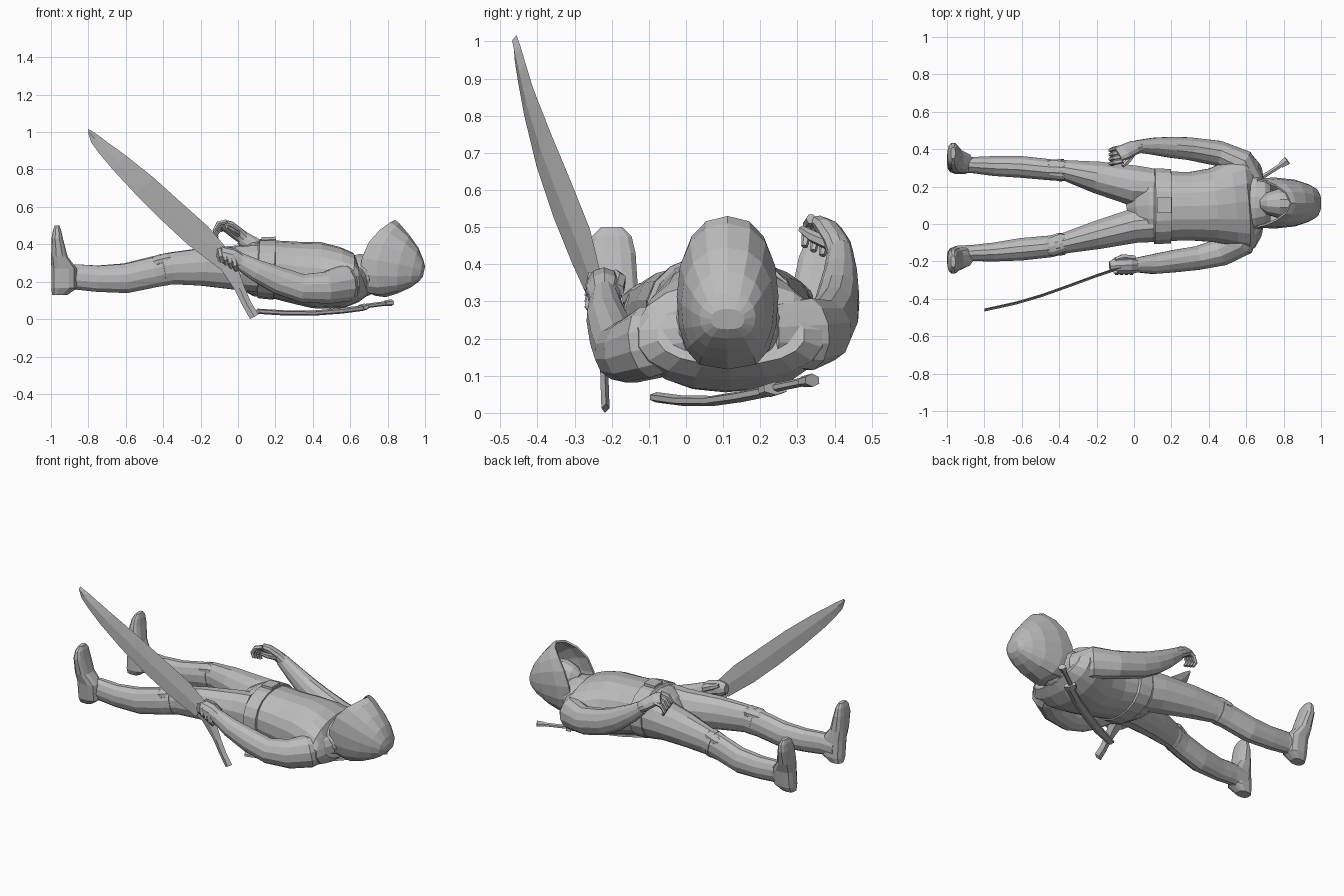
import bpy, bmesh, math
from mathutils import Vector

grey = bpy.data.materials.new("plain grey")
grey.diffuse_color = (0.5, 0.5, 0.5, 1)


def make(name, rings, caps=True):
    """Skin a list of equal-length point rings into one flat-shaded object."""
    bm = bmesh.new()
    rows = [[bm.verts.new(p) for p in r] for r in rings]
    n = len(rows[0])
    for a, b in zip(rows, rows[1:]):
        for i in range(n):
            j = (i + 1) % n
            bm.faces.new((a[i], a[j], b[j], b[i]))
    if caps:
        bm.faces.new(rows[0])
    bm.faces.new(rows[-1])
    bmesh.ops.recalc_face_normals(bm, faces=bm.faces)
    me = bpy.data.meshes.new(name)
    bm.to_mesh(me)
    bm.free()
    me.materials.append(grey)
    ob = bpy.data.objects.new(name, me)
    bpy.context.collection.objects.link(ob)
    return ob


def loft(name, path, n=12, up=(0, 0, 1), e=1.0, level=None):
    """Tube through (x, y, z, half width, half height) stations; level fixes the ring direction."""
    up, rings = Vector(up), []
    pts = [Vector(s[:3]) for s in path]
    for k, s in enumerate(path):
        t = (pts[min(k + 1, len(pts) - 1)] - pts[max(k - 1, 0)]).normalized()
        if level:
            t = Vector(level)
        side = t.cross(up).normalized()
        h = side.cross(t)
        ring = []
        for i in range(n):
            a = 2 * math.pi * (i + 0.5) / n
            c, d = math.cos(a), math.sin(a)
            c, d = math.copysign(abs(c) ** e, c), math.copysign(abs(d) ** e, d)
            ring.append(pts[k] + side * c * s[3] + h * d * s[4])
        rings.append(ring)
    return make(name, rings)


# Torso, lying on its back with the head toward +x
loft("torso", [(-.035, .085, .26, .04, .05), (.02, .095, .265, .13, .11), (.08, .10, .268, .19, .145),
               (.2, .095, .265, .188, .155), (.3, .095, .25, .185, .165), (.42, .1, .235, .2, .178),
               (.52, .11, .22, .235, .167), (.59, .118, .207, .257, .15), (.64, .12, .2, .25, .11),
               (.67, .12, .21, .20, .085)], 18, e=.9)
# Belt and buckle
loft("belt", [(.105, .095, .27, .19, .14), (.11, .095, .27, .205, .158),
              (.195, .095, .266, .202, .163), (.20, .095, .266, .185, .145)], 18, e=.9)
loft("buckle", [(.125, .1, .425, .05, .015), (.2, .1, .428, .05, .015)], 4, e=.5)
# Collar and neck
loft("collar", [(.62, .115, .23, .16, .11), (.655, .115, .235, .15, .115),
                (.70, .115, .235, .13, .112), (.73, .115, .235, .10, .09)], 16)
loft("neck", [(.62, .11, .24, .075, .08), (.78, .11, .29, .07, .08)], 10)
# Head inside the hood
loft("head", [(.68, .11, .32, .03, .04), (.71, .11, .325, .06, .07), (.77, .11, .32, .08, .10),
              (.85, .11, .31, .08, .10), (.93, .11, .29, .05, .06)], 12)

# Hood: bowed rings given by front point, back point, half width and bow
rings = []
for fx, fz, bx, bz, w, bow in [(.84, .53, .735, .125, .13, .125), (.865, .51, .79, .117, .137, .08),
                               (.92, .445, .86, .14, .125, .03), (.965, .38, .925, .17, .1, .01),
                               (.99, .32, .965, .20, .075, 0), (1.0, .28, .988, .225, .045, 0)]:
    ring = []
    for i in range(16):
        a = 2 * math.pi * i / 16
        c, s = math.cos(a), math.sin(a)
        k = .6 if c < 0 else .85
        c = math.copysign(abs(c) ** .9, c)
        s = math.copysign(abs(s) ** k, s)
        ring.append(((fx + bx) / 2 + (fx - bx) / 2 * c - bow * s * s, .112 + w * s,
                     (fz + bz) / 2 + (fz - bz) / 2 * c))
    rings.append(ring)
hood = make("hood", rings, caps=False)
mod = hood.modifiers.new("thickness", 'SOLIDIFY')
mod.thickness = .012
mod.offset = -1

# Legs
loft("right_leg", [(.1, .0, .27, .1, .13), (0, -.01, .272, .095, .12), (-.2, -.06, .278, .078, .102),
                   (-.36, -.1, .27, .058, .087), (-.45, -.12, .25, .06, .083), (-.6, -.135, .217, .062, .081),
                   (-.75, -.15, .215, .052, .072), (-.86, -.155, .225, .045, .07), (-.95, -.165, .22, .05, .07)])
loft("left_leg", [(.1, .2, .27, .1, .13), (0, .205, .278, .112, .12), (-.2, .25, .28, .088, .102),
                  (-.36, .285, .272, .058, .087), (-.45, .29, .255, .058, .083), (-.6, .305, .22, .06, .081),
                  (-.75, .31, .217, .055, .072), (-.86, .315, .225, .045, .07), (-.95, .32, .22, .05, .07)])
# Knee pads and straps
for side, y0, y1 in (("right", -.1, -.122), ("left", .285, .293)):
    loft(side + "_knee_pad", [(-.34, y0, .325, .035, .02), (-.38, y0, .32, .052, .034),
                              (-.44, y1, .305, .052, .034), (-.49, y1, .285, .035, .02)], 10)
    loft(side + "_knee_strap", [(-.385, y0 * .7 + y1 * .3, .266, .062, .088),
                                (-.405, y0 * .5 + y1 * .5, .262, .062, .088)])

# Boots with flat soles facing -x, the left one turned outward: z, sole x, instep x, half width
foot = [(.13, -.995, -.91, .035), (.165, -1, -.86, .052), (.27, -1, -.86, .056),
        (.335, -1, -.91, .062), (.43, -.998, -.935, .066), (.475, -.99, -.945, .055), (.5, -.98, -.955, .03)]
for side, ys, top in (("right", (-.165, -.17, -.178, -.19, -.2, -.2, -.2), 1),
                      ("left", (.315, .318, .328, .345, .368, .375, .38), .96)):
    loft(side + "_boot", [((a + b) / 2, y, .14 + (z - .14) * top, w, (b - a) / 2)
                          for (z, a, b, w), y in zip(foot, ys)],
         12, up=(1, 0, 0), e=.75, level=(0, 0, 1))

# Arms
loft("right_arm", [(.64, .02, .21, .06, .08), (.57, -.095, .19, .085, .1), (.47, -.15, .167, .076, .088),
                   (.34, -.182, .165, .066, .078), (.22, -.198, .205, .062, .075), (.1, -.215, .26, .054, .06),
                   (0, -.22, .315, .038, .045)])
loft("left_arm", [(.64, .22, .21, .06, .08), (.575, .325, .212, .08, .1), (.45, .378, .222, .07, .085),
                  (.3, .402, .265, .063, .08), (.2, .41, .312, .058, .07), (.1, .416, .375, .046, .055),
                  (.02, .415, .435, .034, .04)])
# Right fist round the grip
loft("right_fist", [(.03, -.22, .298, .038, .042), (-.03, -.22, .328, .05, .052),
                    (-.09, -.222, .345, .047, .048), (-.13, -.226, .35, .025, .03)], 10)
for i in range(4):
    x, z = -.1 + .026 * i, .36 - .016 * i
    loft("right_finger", [(x, -.25, z + .015, .015, .015), (x + .008, -.26, z - .025, .015, .015),
                          (x + .012, -.24, z - .05, .012, .012)], 6, up=(1, 0, 0))
loft("right_thumb", [(0, -.185, .33, .02, .02), (-.06, -.178, .36, .018, .018), (-.1, -.19, .375, .012, .012)], 6)
# Left open hand, tilted inward, with curled fingers
loft("left_palm", [(.04, .416, .425, .034, .036), (0, .408, .455, .042, .032),
                   (-.05, .385, .493, .046, .028), (-.085, .37, .505, .042, .022)], 10, up=(0, .5, .85))
for i in range(4):
    y, z = .337 + .024 * i, -.012 * i
    loft("left_finger", [(-.06, y, .522 + z, .014, .014), (-.105, y - .008, .51 + z, .014, .014),
                         (-.125, y - .014, .475 + z, .012, .012),
                         (-.11, y - .018, .448 + z, .009, .009)], 6, up=(0, 1, 0))
loft("left_thumb", [(0, .385, .455, .018, .018), (-.03, .34, .475, .016, .016), (-.06, .31, .495, .01, .01)], 6)


# Curved sword: upper and lower edges in x-z, bent sideways by x
def bend(x):
    table = [(-.8, -.456), (-.6, -.412), (-.45, -.365), (-.25, -.29), (-.1, -.238), (0, -.222), (.15, -.213)]
    for (a, p), (b, q) in zip(table, table[1:]):
        if x <= b:
            return p + (q - p) * (x - a) / (b - a)
    return table[-1][1]


def edge_loft(name, stations, t, lean=0):
    rings = []
    for ux, uz, lx, lz in stations:
        mx, mz = (ux + lx) / 2, (uz + lz) / 2
        my = bend(mx) - lean / 2
        rings.append([(ux, bend(ux), uz), (mx, my + t, mz), (lx, bend(lx) - lean, lz), (mx, my - t, mz)])
    return make(name, rings)


edge_loft("sword_blade", [(-.80, 1.017, -.80, .99), (-.75, .985, -.785, .945), (-.69, .94, -.745, .89),
                          (-.60, .875, -.67, .80), (-.45, .755, -.545, .665), (-.30, .62, -.41, .53),
                          (-.16, .495, -.27, .40), (-.07, .39, -.12, .285)], .008, .008)
edge_loft("sword_grip", [(-.07, .39, -.12, .285), (-.01, .30, -.09, .265), (.035, .17, -.02, .16),
                         (.07, .09, .025, .07), (.11, .025, .065, .0)], .011)

# Second blade in a scabbard across the back
loft("scabbard", [(.105, -.08, .042, .022, .014), (.25, -.01, .033, .03, .014), (.4, .07, .032, .03, .014),
                  (.55, .15, .044, .028, .015), (.66, .22, .058, .026, .015)], 6)
loft("scabbard_guard", [(.655, .225, .06, .04, .018), (.68, .24, .066, .04, .018)], 6)
loft("back_sword_grip", [(.67, .24, .068, .013, .012), (.79, .318, .084, .013, .012)], 6)
loft("back_sword_pommel", [(.785, .315, .084, .018, .015), (.82, .34, .088, .026, .018)], 6)
